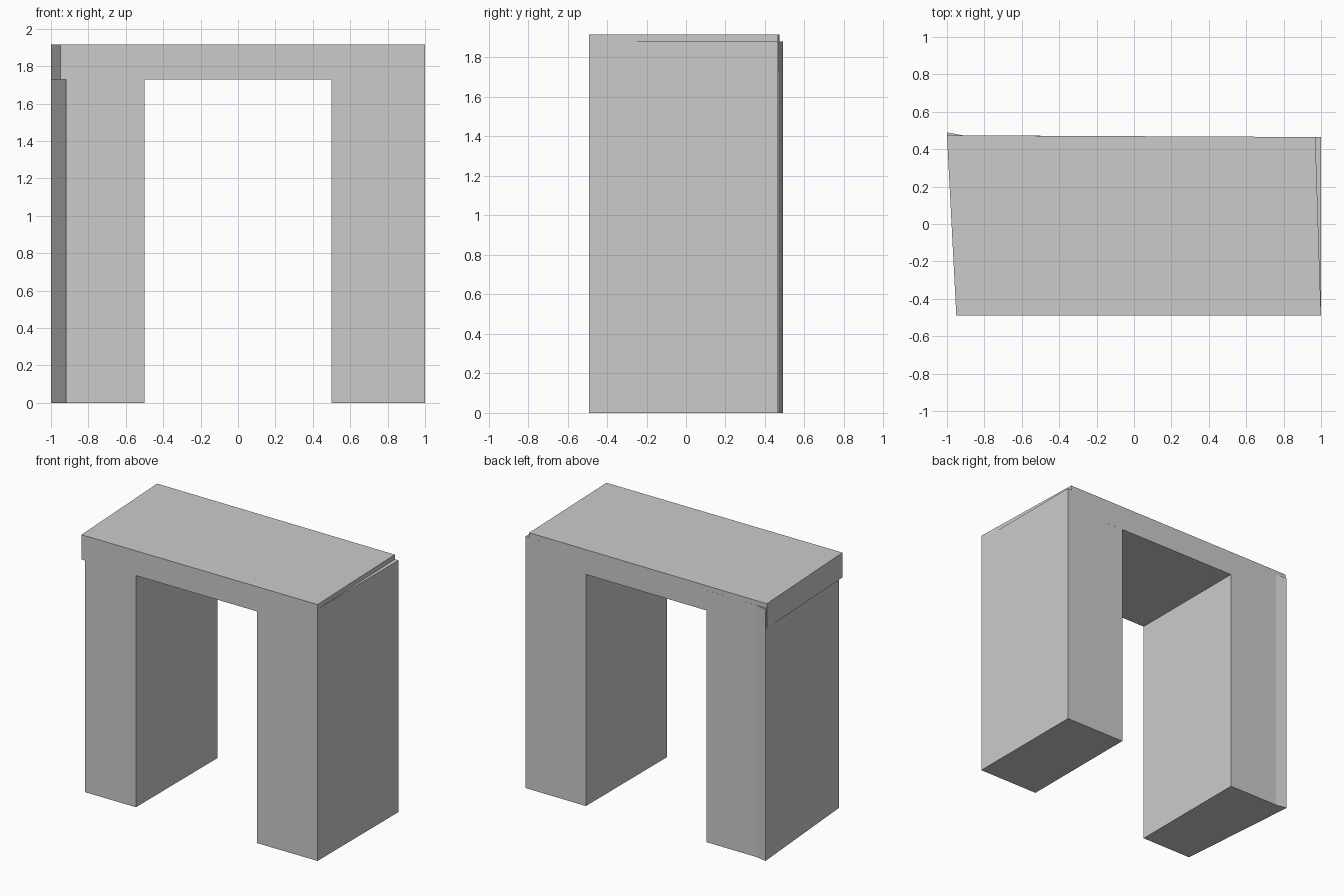
import bpy
import bmesh

if "Cube" in bpy.data.objects:
    bpy.data.objects.remove(bpy.data.objects["Cube"])


def prism(name, outline, z0, z1):
    """Extrude a counter-clockwise plan outline from z0 up to z1."""
    bm = bmesh.new()
    base = bm.faces.new([bm.verts.new((x, y, z0)) for x, y in outline])
    top = bmesh.ops.extrude_face_region(bm, geom=[base])["geom"]
    verts = [v for v in top if isinstance(v, bmesh.types.BMVert)]
    bmesh.ops.translate(bm, verts=verts, vec=(0, 0, z1 - z0))
    bmesh.ops.recalc_face_normals(bm, faces=bm.faces)
    mesh = bpy.data.meshes.new(name)
    bm.to_mesh(mesh)
    bm.free()
    obj = bpy.data.objects.new(name, mesh)
    bpy.context.collection.objects.link(obj)
    return obj


FRONT = -0.49
LEG_TOP, SLAB_BOTTOM, SLAB_TOP = 1.88, 1.73, 1.915

# Left leg: slanted outer side and a small flared back corner
prism("left_leg", [(-0.92, FRONT), (-0.5, FRONT), (-0.5, 0.472),
                   (-0.915, 0.474), (-1.0, 0.49)], 0, LEG_TOP)

# Right leg: straight outer side
prism("right_leg", [(0.5, FRONT), (1.0, FRONT), (1.0, 0.465),
                    (0.5, 0.467)], 0, LEG_TOP)

# Lintel slab, skewed slightly against the legs
prism("lintel_slab", [(-0.95, FRONT), (1.0, FRONT), (0.97, 0.465),
                      (-1.0, 0.474)], SLAB_BOTTOM, SLAB_TOP)
